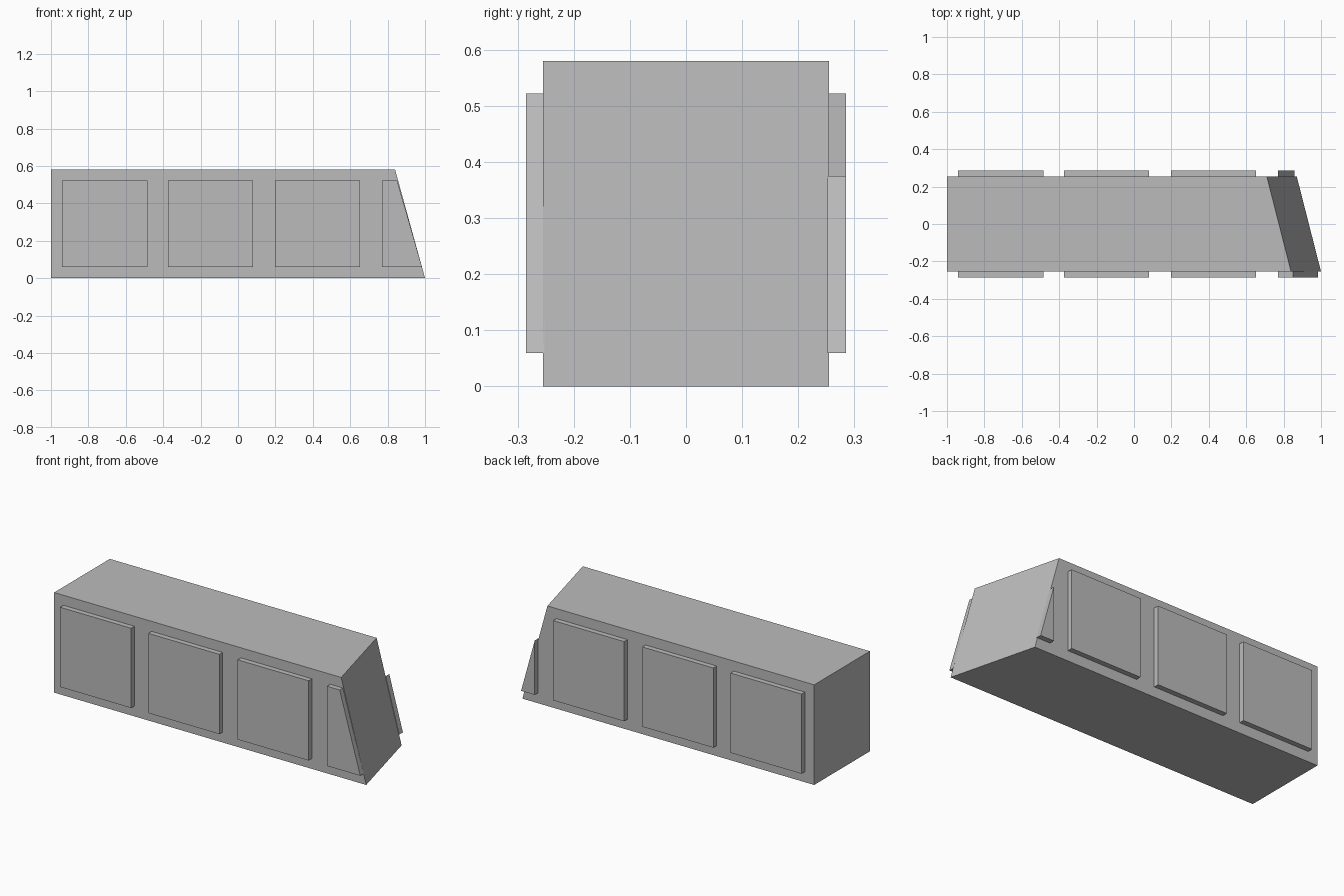
import bpy
import bmesh

cube = bpy.data.objects.get("Cube")
if cube:
    bpy.data.objects.remove(cube, do_unlink=True)

GREY = (0.5, 0.5, 0.5, 1.0)
grey = bpy.data.materials.new("plain_grey")
grey.use_nodes = True
grey.diffuse_color = GREY
grey.node_tree.nodes["Principled BSDF"].inputs["Base Color"].default_value = GREY

HALF_DEPTH, HEIGHT = 0.255, 0.58
PANEL_LOW, PANEL_HIGH, PANEL_FACE = 0.06, 0.522, 0.285
END_SLOPE = 0.276          # how far the cut end leans back per unit of height
FRONT_TIP, BACK_TIP = 1.0, 0.87


def loft(name, front, back, y_front, y_back):
    """Solid between two x-z outlines with matching corners."""
    bm = bmesh.new()
    a = [bm.verts.new((x, y_front, z)) for x, z in front]
    b = [bm.verts.new((x, y_back, z)) for x, z in back]
    bm.faces.new(a)
    bm.faces.new(b[::-1])
    for i in range(len(a)):
        j = (i + 1) % len(a)
        bm.faces.new((a[j], a[i], b[i], b[j]))
    bmesh.ops.recalc_face_normals(bm, faces=bm.faces)
    mesh = bpy.data.meshes.new(name)
    bm.to_mesh(mesh)
    bm.free()
    mesh.materials.append(grey)
    obj = bpy.data.objects.new(name, mesh)
    bpy.context.collection.objects.link(obj)
    return obj


def end_x(tip, z):
    return tip - END_SLOPE * z


def body_outline(tip):
    return [(-1, 0), (tip, 0), (end_x(tip, HEIGHT), HEIGHT), (-1, HEIGHT)]


# Main block with its end cut at a compound angle
loft("body", body_outline(FRONT_TIP), body_outline(BACK_TIP), -HALF_DEPTH, HALF_DEPTH)

# Raised square panels along both long sides
for side, sign in (("front", -1), ("back", 1)):
    inner, outer = sign * (HALF_DEPTH - 0.003), sign * PANEL_FACE
    for n, left in enumerate((-0.94, -0.375, 0.197)):
        right = left + 0.455
        square = [(left, PANEL_LOW), (right, PANEL_LOW), (right, PANEL_HIGH), (left, PANEL_HIGH)]
        loft(f"{side}_panel_{n + 1}", square, square, inner, outer)

# Last panels, trimmed by the slanted end
start = 0.77
front_cut = [(start, PANEL_LOW), (end_x(FRONT_TIP, PANEL_LOW), PANEL_LOW),
             (end_x(FRONT_TIP, PANEL_HIGH) - 0.005, PANEL_HIGH), (start, PANEL_HIGH)]
loft("front_panel_trimmed", front_cut, front_cut, -HALF_DEPTH + 0.003, -PANEL_FACE)
back_cut = [(start, PANEL_LOW), (end_x(BACK_TIP, PANEL_LOW) + 0.004, PANEL_LOW), (start, 0.375)]
loft("back_panel_trimmed", back_cut, back_cut, HALF_DEPTH - 0.003, PANEL_FACE)
